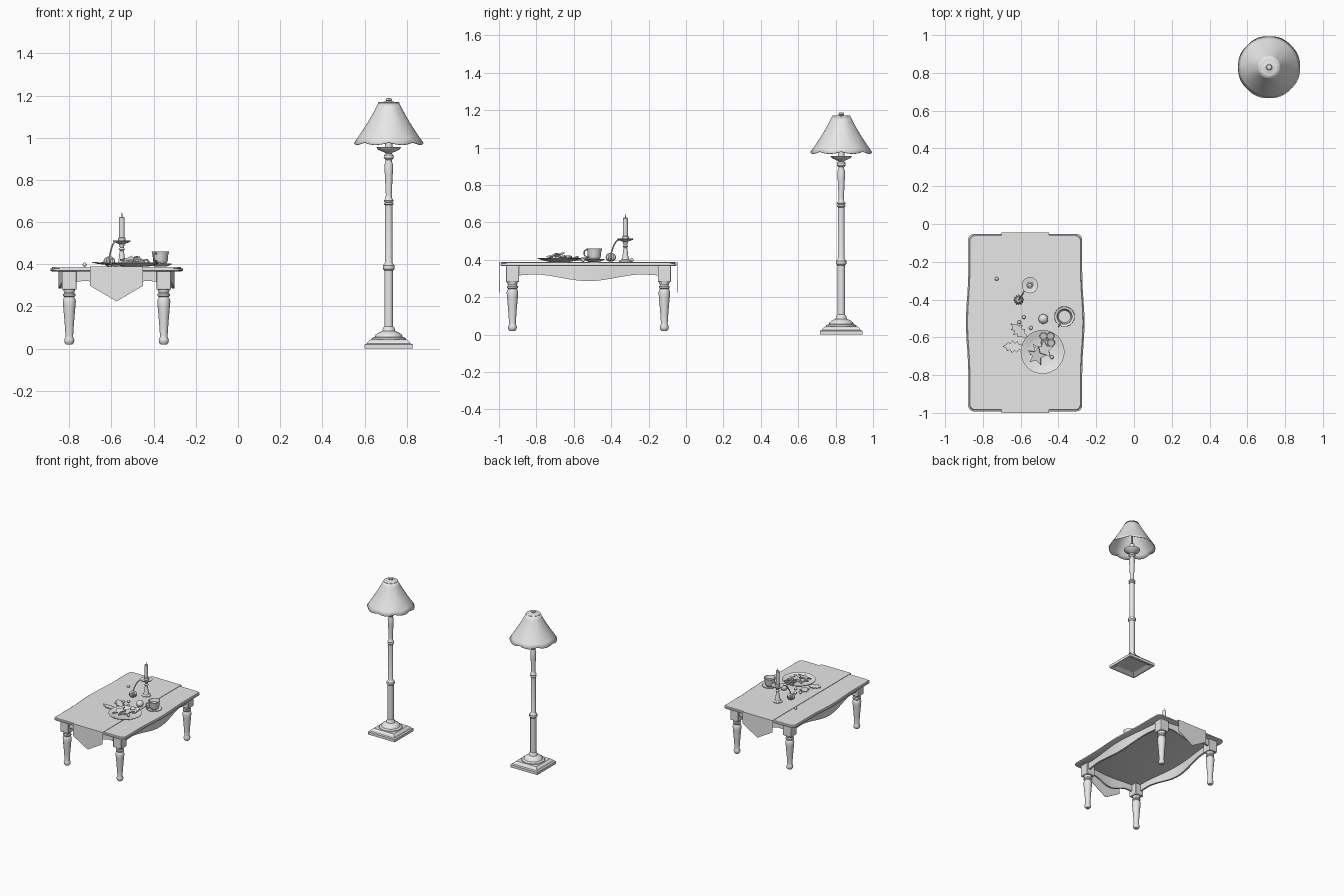
import bpy, bmesh, math, random
from math import sin, cos, pi, radians
from mathutils import Vector

old = bpy.data.objects.get("Cube")
if old:
    bpy.data.objects.remove(old)
random.seed(4)

gray = bpy.data.materials.new("plain_gray")
gray.use_nodes = True
gray.diffuse_color = (0.8, 0.8, 0.8, 1)
gray.node_tree.nodes["Principled BSDF"].inputs["Base Color"].default_value = (0.8, 0.8, 0.8, 1)

TX, TY, TOP = -0.576, -0.522, 0.387   # table centre and height
LX, LY = 0.715, 0.83                  # lamp centre


def finish(name, bm, loc=(0, 0, 0), angle=35, bevel=0, solid=0):
    bmesh.ops.recalc_face_normals(bm, faces=bm.faces)
    me = bpy.data.meshes.new(name)
    bm.to_mesh(me)
    bm.free()
    me.materials.append(gray)
    ob = bpy.data.objects.new(name, me)
    ob.location = loc
    bpy.context.collection.objects.link(ob)
    if solid:
        ob.modifiers.new("thickness", 'SOLIDIFY').thickness = solid
    if bevel:
        m = ob.modifiers.new("bevel", 'BEVEL')
        m.width, m.segments, m.limit_method = bevel, 2, 'ANGLE'
    bpy.ops.object.select_all(action='DESELECT')
    ob.select_set(True)
    bpy.context.view_layer.objects.active = ob
    bpy.ops.object.shade_smooth_by_angle(angle=radians(angle))
    return ob


def box(name, size, loc, bevel=0):
    bm = bmesh.new()
    bmesh.ops.create_cube(bm, size=1)
    bmesh.ops.scale(bm, vec=size, verts=bm.verts)
    return finish(name, bm, loc, bevel=bevel)


def loft(name, rings, loc, caps=True, **kw):
    """Join equal closed rings of points into a skin."""
    bm = bmesh.new()
    vs = [[bm.verts.new(p) for p in r] for r in rings]
    n = len(vs[0])
    for a, b in zip(vs, vs[1:]):
        for i in range(n):
            bm.faces.new((a[i], a[(i + 1) % n], b[(i + 1) % n], b[i]))
    if caps:
        bm.faces.new(vs[0][::-1])
        bm.faces.new(vs[-1])
    return finish(name, bm, loc, **kw)


def lathe(name, profile, loc, n=24, **kw):
    rings = [[(r * cos(2 * pi * i / n), r * sin(2 * pi * i / n), z) for i in range(n)]
             for r, z in profile]
    return loft(name, rings, loc, **kw)


def prism(name, pts, depth, loc=(0, 0, 0), **kw):
    """Extrude a flat outline of 3D points along a vector."""
    d = Vector(depth)
    return loft(name, [pts, [Vector(p) + d for p in pts]], loc, **kw)


def ball(name, r, loc, squash=1):
    bm = bmesh.new()
    bmesh.ops.create_uvsphere(bm, u_segments=16, v_segments=10, radius=r)
    bmesh.ops.scale(bm, vec=(1, 1, squash), verts=bm.verts)
    return finish(name, bm, loc)


def tube(name, pts, r):
    cu = bpy.data.curves.new(name, 'CURVE')
    cu.dimensions, cu.bevel_depth, cu.bevel_resolution = '3D', r, 2
    cu.use_fill_caps = True
    sp = cu.splines.new('NURBS')
    sp.points.add(len(pts) - 1)
    for p, co in zip(sp.points, pts):
        p.co = (*co, 1)
    sp.use_endpoint_u, sp.order_u = True, 3
    cu.materials.append(gray)
    ob = bpy.data.objects.new(name, cu)
    bpy.context.collection.objects.link(ob)


# Table top: rounded corners and long sides that swell in the middle
def swell(t):
    return 0.5 + 0.5 * cos(pi * min(1, abs(t) / 0.26))


def top_outline(inset, z):
    hx, hy, r = 0.302 - inset, 0.47 - inset, 0.03
    right = [(hx + 0.012 * swell(y), y) for y in [-0.3 + 0.05 * i for i in range(13)]]
    arc = [(hx - r + r * cos(a), hy - r + r * sin(a)) for a in [pi / 8 * i for i in range(5)]]
    q = [(x, -y) for x, y in arc[::-1]] + right + arc
    return [(x, y, z) for x, y in q] + [(-x, -y, z) for x, y in q]


loft("table_top", [top_outline(0.008, 0.366), top_outline(0, 0.37), top_outline(0, 0.379),
                   top_outline(0.006, 0.381), top_outline(0.009, 0.386)], (TX, TY, 0))

# Legs: square block above a turned foot
LEG = [(0.015, 0.02), (0.022, 0.028), (0.024, 0.042), (0.019, 0.053), (0.018, 0.06), (0.022, 0.12),
       (0.029, 0.2), (0.031, 0.225), (0.027, 0.24), (0.023, 0.244), (0.029, 0.25), (0.029, 0.258),
       (0.023, 0.264), (0.028, 0.276), (0.028, 0.282)]
for sx, side in ((1, "left"), (-1, "right")):
    for sy, end in ((1, "back"), (-1, "front")):
        at = (TX + sx * 0.224, TY + sy * 0.406)
        lathe(f"{end}_{side}_leg", LEG, (*at, 0))
        box(f"{end}_{side}_leg_block", (0.07, 0.07, 0.088), (*at, 0.324), bevel=0.004)


# Aprons: thin bowed boards with a wavy lower edge
def apron(name, length, offset, along_y, sign, bow):
    rings = []
    for i in range(25):
        t = -1 + i / 12
        low = 0.304 - 0.018 * cos(pi * t * 1.25) * (1 if abs(t) < 0.8 else 0.9)
        out = offset + bow * (0.5 + 0.5 * cos(pi * t))
        ring = [(out, low), (out, 0.368), (out - 0.014, 0.368), (out - 0.014, low)]
        rings.append([(sign * o, t * length, z) if along_y else (t * length, sign * o, z)
                      for o, z in ring])
    loft(name, rings, (TX, TY, 0))


for s, side, end in ((1, "left", "back"), (-1, "right", "front")):
    apron(f"{side}_apron", 0.375, 0.246, True, s, 0.03)
    apron(f"{end}_apron", 0.195, 0.428, False, s, 0.012)
    # Hanging pointed end of the runner
    flap = [(-0.126, 0, 0.388), (0.126, 0, 0.388), (0.126, 0, 0.298), (0, 0, 0.224), (-0.126, 0, 0.298)]
    prism(f"{end}_runner_flap", flap, (0, 0.003, 0), (TX, TY + s * 0.476 - 0.0015, 0))
box("runner", (0.252, 0.955, 0.003), (TX, TY, 0.3875))

# Plate with biscuits
TOP = 0.389
PX, PY = -0.484, -0.677
lathe("plate", [(0.055, 0), (0.075, 0.004), (0.115, 0.016), (0.116, 0.019), (0.08, 0.009), (0.07, 0.006)],
      (PX, PY, TOP), n=32)
for k, (dx, dy, a) in enumerate([(-0.02, 0, 0.3), (0.01, 0.012, 1.0), (-0.03, -0.02, 0.7)]):
    star = [((0.052 if i % 2 else 0.024) * cos(a + pi * i / 5),
             (0.052 if i % 2 else 0.024) * sin(a + pi * i / 5), 0) for i in range(10)]
    ob = prism(f"star_biscuit_{k + 1}", star, (0, 0, 0.008), (PX + dx, PY + dy, TOP + 0.012 + 0.009 * k))
    ob.rotation_euler = (0.12 * k, -0.1 * k, 0)
for k, (dx, dy) in enumerate([(0.005, 0.085), (0.042, 0.085), (0.012, 0.05), (0.045, 0.05)]):
    ob = lathe(f"round_biscuit_{k + 1}", [(0.018, 0), (0.021, 0.004), (0.018, 0.009)],
               (PX + dx, PY + dy, TOP + 0.014 + 0.004 * (k % 2)), n=14)
    ob.rotation_euler = (0.3, 0, 0)

# Cup and saucer
CX, CY = -0.368, -0.49
lathe("saucer", [(0.025, 0), (0.035, 0.003), (0.054, 0.011), (0.053, 0.014), (0.03, 0.006)], (CX, CY, TOP))
lathe("cup", [(0.02, 0.006), (0.022, 0.01), (0.031, 0.018), (0.035, 0.03), (0.037, 0.055), (0.042, 0.072),
              (0.039, 0.072), (0.034, 0.055), (0.032, 0.05)], (CX, CY, TOP))
HANDLE = [(0.034, 0.06), (0.05, 0.066), (0.066, 0.055), (0.06, 0.03), (0.045, 0.024), (0.032, 0.026)]
tube("cup_handle", [(CX - 0.5 * r, CY - 0.86 * r, TOP + z) for r, z in HANDLE], 0.004)

# Candlestick, candle and wick
KX, KY = -0.551, -0.324
lathe("candlestick", [(0.033, 0), (0.033, 0.005), (0.021, 0.012), (0.016, 0.025), (0.012, 0.06), (0.009, 0.075),
                      (0.015, 0.082), (0.009, 0.09), (0.014, 0.107), (0.04, 0.118), (0.043, 0.124), (0.018, 0.12),
                      (0.018, 0.135), (0.014, 0.137)], (KX, KY, TOP))
lathe("candle", [(0.013, 0.11), (0.013, 0.232), (0.01, 0.236)], (KX, KY, TOP), n=16)
lathe("wick", [(0.0025, 0.23), (0.002, 0.256)], (KX, KY, TOP), n=6)

# Ribbed bauble joined to the dish by a curved stem
BX, BY = -0.61, -0.402
ribbed = []
for j in range(1, 10):
    p = pi * j / 10
    ribbed.append([((0.025 + 0.003 * (-1) ** i) * sin(p) * cos(pi * i / 12),
                    (0.025 + 0.003 * (-1) ** i) * sin(p) * sin(pi * i / 12), -0.024 * cos(p))
                   for i in range(24)])
loft("ribbed_bauble", ribbed, (BX, BY, TOP + 0.024))
tube("curved_stem", [(BX, BY, TOP + 0.04), (BX + 0.005, BY + 0.01, TOP + 0.075),
                     (BX + 0.02, BY + 0.03, TOP + 0.115), (KX - 0.03, KY - 0.03, TOP + 0.12)], 0.004)

# Loose balls and berries
ball("small_ball", 0.026, (-0.48, -0.503, TOP + 0.024))
for k, (x, y) in enumerate([(-0.727, -0.29), (-0.583, -0.493), (-0.607, -0.52), (-0.546, -0.55), (-0.435, -0.705)]):
    ball(f"berry_{k + 1}", 0.01, (x, y, TOP + (0.022 if k == 4 else 0.009)))


# Spiky leaves
def leaf(name, x, y, turn):
    n = 9
    half = [(-0.055 + 0.11 * i / n, (0.034 if i % 2 else 0.018) * sin(pi * i / n) + 0.001) for i in range(n + 1)]
    pts = [(a, b, 0) for a, b in half] + [(a, -b, 0) for a, b in half[::-1]]
    ob = prism(name, pts, (0, 0, 0.004), (x, y, TOP + 0.012))
    ob.rotation_euler = (0.1, -0.12, turn)


leaf("leaf_one", -0.61, -0.565, 2.4)
leaf("leaf_two", -0.638, -0.65, 3.1)


# Lamp base: square plate and tapered tier, hollow underneath
def square(h, z):
    return [(h, h, z), (-h, h, z), (-h, -h, z), (h, -h, z)]


loft("lamp_base", [square(h, z) for h, z in [(0.075, 0.014), (0.1, 0), (0.114, 0), (0.114, 0.02), (0.103, 0.024),
                                             (0.098, 0.034), (0.085, 0.044)]], (LX, LY, 0), angle=20)
lathe("lamp_post", [(0.083, 0.04), (0.08, 0.05), (0.066, 0.056), (0.062, 0.066), (0.045, 0.078), (0.03, 0.084),
                    (0.027, 0.1), (0.021, 0.106), (0.021, 0.37), (0.028, 0.378), (0.028, 0.394), (0.021, 0.402),
                    (0.0175, 0.41), (0.0175, 0.68), (0.024, 0.686), (0.018, 0.694), (0.024, 0.702), (0.016, 0.712),
                    (0.014, 0.73), (0.019, 0.83), (0.021, 0.87), (0.015, 0.888), (0.015, 0.895), (0.024, 0.905),
                    (0.022, 0.918), (0.014, 0.926), (0.02, 0.93), (0.05, 0.943), (0.058, 0.955), (0.05, 0.955),
                    (0.018, 0.948), (0.016, 1.0), (0.006, 1.005), (0.006, 1.16)], (LX, LY, 0))

# Shade: eight panels with a scalloped hem
SEG = 64
rings = []
for j in range(9):
    t = j / 8
    ring = []
    for i in range(SEG):
        a = 2 * pi * i / SEG
        bulge = abs(sin(4 * a))
        r = (0.05 + 0.116 * (0.8 * t + 0.2 * t * t)) * (0.985 + 0.018 * bulge)
        ring.append((r * cos(a), r * sin(a), 1.165 - 0.187 * t - 0.011 * bulge * t ** 3))
    rings.append(ring)
loft("lamp_shade", rings, (LX, LY, 0), caps=False, solid=0.003, angle=12)
lathe("shade_cap", [(0.048, 1.158), (0.05, 1.16), (0.05, 1.167), (0.046, 1.17), (0.018, 1.171), (0.012, 1.175),
                    (0.016, 1.18), (0.012, 1.186), (0.004, 1.188)], (LX, LY, 0))
